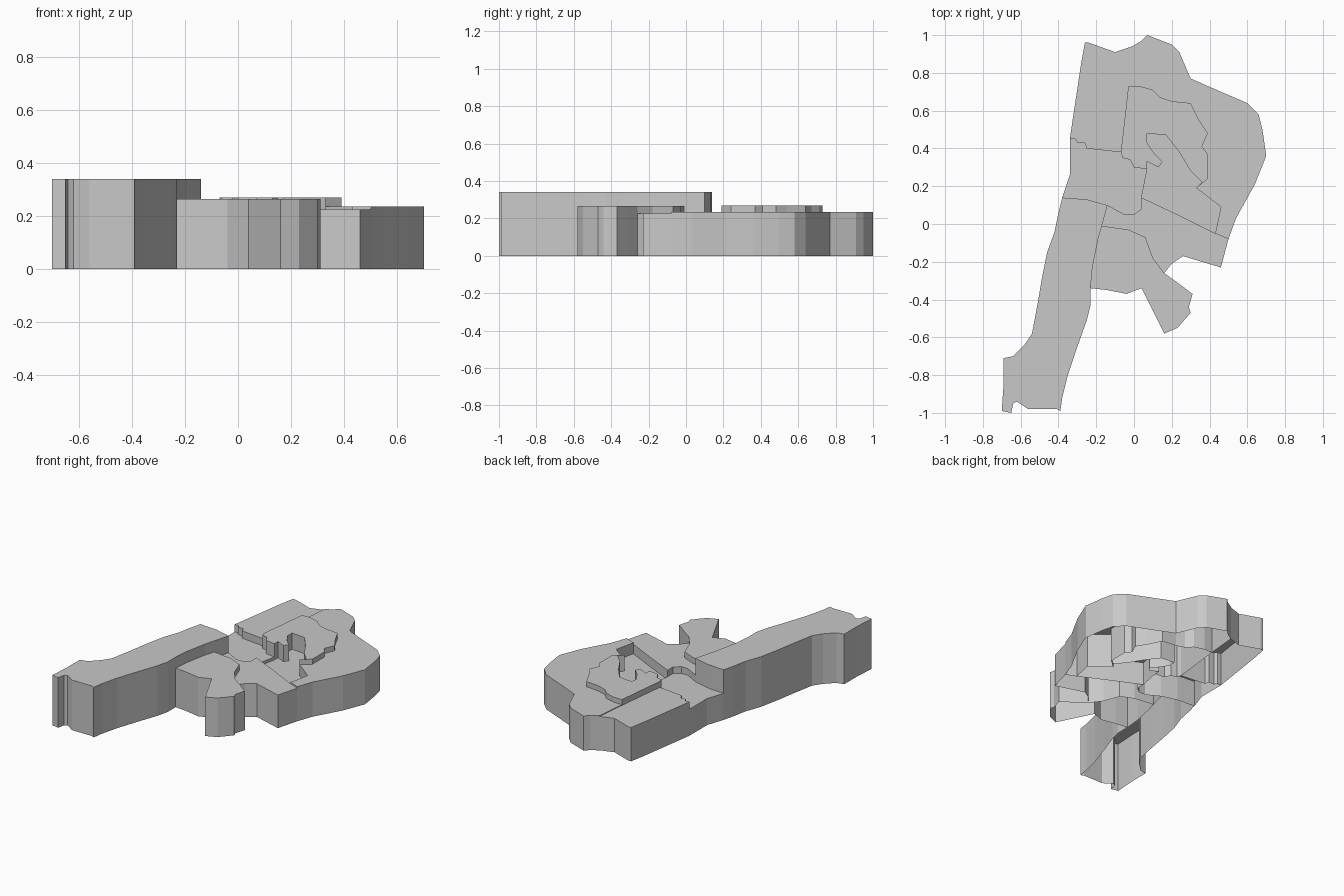
import bpy
import bmesh

# Remove the default cube only
cube = bpy.data.objects.get("Cube")
if cube:
    bpy.data.objects.remove(cube, do_unlink=True)

# One plain grey for every block
grey = bpy.data.materials.new("light_grey")
grey.use_nodes = True
colour = (.58, .58, .58, 1)
grey.diffuse_color = colour
grey.node_tree.nodes["Principled BSDF"].inputs["Base Color"].default_value = colour


def join(*paths):
    """Chain border paths into one closed outline without repeated points."""
    outline = []
    for path in paths:
        for point in path:
            if point not in outline:
                outline.append(point)
    return outline


def back(path):
    """The same border walked the other way."""
    return path[::-1]


def block(name, outline, height):
    """Raise an outline into a flat-topped block, hollow and open underneath."""
    pairs = zip(outline, outline[1:] + outline[:1])
    area = sum(a[0] * b[1] - b[0] * a[1] for a, b in pairs)
    if area < 0:
        outline = outline[::-1]
    bm = bmesh.new()
    low = [bm.verts.new((x, y, 0)) for x, y in outline]
    high = [bm.verts.new((x, y, height)) for x, y in outline]
    bm.faces.new(high)
    for i in range(len(outline)):
        j = (i + 1) % len(outline)
        bm.faces.new((low[i], low[j], high[j], high[i]))
    mesh = bpy.data.meshes.new(name)
    bm.to_mesh(mesh)
    bm.free()
    mesh.materials.append(grey)
    obj = bpy.data.objects.new(name, mesh)
    bpy.context.scene.collection.objects.link(obj)
    return obj


# Outer coast of the long strip, from its north-west corner round to the south-east
strip_coast = [
    (-.38, .14), (-.4, .06), (-.42, -.04), (-.46, -.15), (-.49, -.3),
    (-.51, -.42), (-.54, -.58), (-.58, -.64), (-.64, -.7), (-.69, -.71),
    (-.69, -.77), (-.69, -.84), (-.7, -.99), (-.65, -1), (-.64, -.95),
    (-.62, -.94), (-.56, -.98), (-.41, -.98), (-.39, -.99), (-.38, -.92),
    (-.35, -.8), (-.3, -.65), (-.25, -.51), (-.23, -.43), (-.23, -.34),
]
strip_lobe = [(-.23, -.34), (-.22, -.23), (-.19, -.08), (-.17, -.01)]
strip_shelf = [(-.17, -.01), (-.14, .1)]
strip_basin = [(-.14, .1), (-.25, .13), (-.38, .14)]

# Southern lobe
lobe_coast = [
    (-.23, -.34), (-.14, -.35), (-.04, -.37), (.04, -.34), (.1, -.46),
    (.16, -.58), (.23, -.55), (.3, -.47), (.29, -.44), (.31, -.37),
    (.23, -.31), (.16, -.26),
]
lobe_shelf = [(.16, -.26), (.1, -.18), (.06, -.07), (-.03, -.03), (-.17, -.01)]

# South-east shelf
shelf_coast = [(.16, -.26), (.2, -.21), (.26, -.17), (.46, -.23), (.5, -.08)]
shelf_east = [(.5, -.08), (.43, -.05)]
shelf_hollow = [(.43, -.05), (.23, .05), (.04, .14)]
shelf_basin = [(.04, .14), (.04, .08), (0, .05), (-.05, .05), (-.14, .1)]

# Eastern crescent
crescent_coast = [
    (.5, -.08), (.54, .03), (.64, .21), (.7, .36), (.68, .5), (.66, .58),
    (.6, .64), (.46, .7), (.3, .77), (.24, .91), (.2, .95), (.07, 1),
    (.04, .97), (-.01, .94),
]
crescent_north = [(-.01, .94), (-.02, .83), (-.03, .73)]
crescent_plateau = [
    (-.03, .73), (.03, .73), (.1, .71), (.14, .67), (.2, .65), (.3, .64),
    (.35, .54), (.39, .48), (.36, .41), (.39, .37), (.39, .24), (.33, .19),
]
crescent_hollow = [(.33, .19), (.37, .16), (.46, .09), (.43, -.05)]

# Central plateau
plateau_hollow = [
    (.33, .19), (.36, .22), (.3, .28), (.24, .38), (.17, .47), (.07, .48),
    (.07, .43), (.11, .37), (.15, .33), (.13, .3), (.07, .33), (.07, .29),
]
plateau_basin = [(.07, .29), (0, .3), (-.02, .34), (-.06, .35), (-.07, .38)]
plateau_north = [(-.07, .38), (-.05, .55), (-.03, .73)]

# North-west block and the low basin south of it
north_basin = [
    (-.07, .38), (-.25, .4), (-.26, .43), (-.3, .43), (-.31, .45), (-.34, .45),
]
north_coast = [
    (-.34, .45), (-.31, .65), (-.28, .85), (-.26, .96), (-.24, .96),
    (-.1, .91), (-.01, .94),
]
basin_coast = [(-.34, .45), (-.34, .26), (-.38, .14)]
basin_hollow = [(.07, .29), (.04, .14)]

# Raise every block to its own level
block("long_strip", join(strip_coast, strip_lobe, strip_shelf, strip_basin), .34)
block("southern_lobe", join(lobe_coast, lobe_shelf, back(strip_lobe)), .265)
block("south_east_shelf",
      join(shelf_coast, shelf_east, shelf_hollow, shelf_basin,
           back(strip_shelf), back(lobe_shelf)), .225)
block("eastern_crescent",
      join(crescent_coast, crescent_north, crescent_plateau,
           crescent_hollow, back(shelf_east)), .235)
block("central_plateau",
      join(crescent_plateau, plateau_hollow, plateau_basin, plateau_north), .27)
block("hollow",
      join(plateau_hollow, basin_hollow, back(shelf_hollow),
           back(crescent_hollow)), .16)
block("north_west_block",
      join(north_coast, crescent_north, back(plateau_north), north_basin), .23)
block("basin",
      join(basin_coast, back(strip_basin), back(shelf_basin),
           back(basin_hollow), plateau_basin, north_basin), .18)
